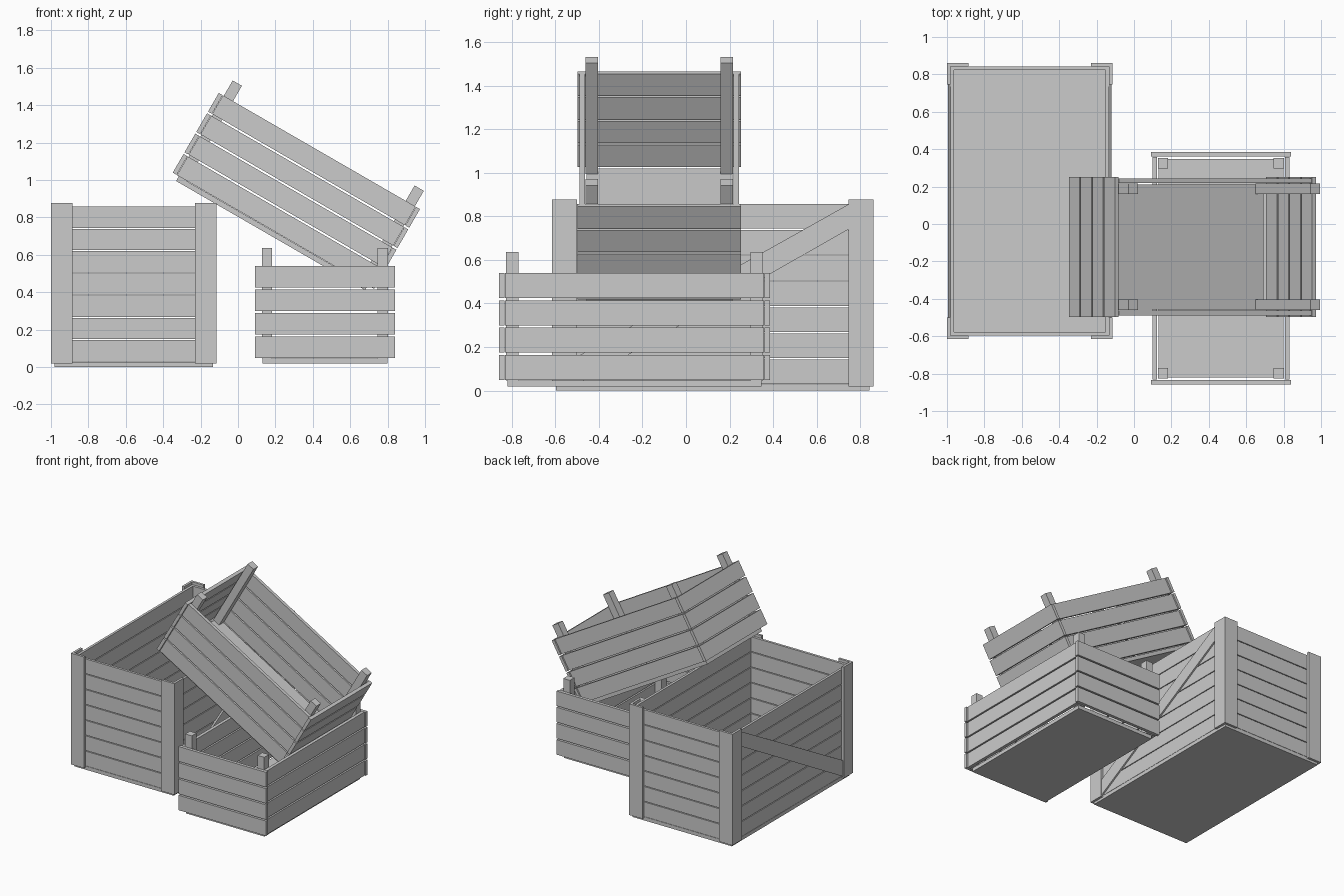
import bpy, bmesh
from math import radians
from mathutils import Matrix, Vector

if "Cube" in bpy.data.objects:
    bpy.data.objects.remove(bpy.data.objects["Cube"])

SIGNS = (-1, 1)


def add_prism(bm, base, offset):
    """Extrude a flat polygon along an offset vector."""
    face = bm.faces.new([bm.verts.new(p) for p in base])
    out = bmesh.ops.extrude_face_region(bm, geom=[face])["geom"]
    verts = [v for v in out if isinstance(v, bmesh.types.BMVert)]
    bmesh.ops.translate(bm, verts=verts, vec=Vector(offset))
    if not face.is_valid:
        return
    # the extrude drops or keeps the start face; normals are fixed at the end


def add_box(bm, x, y, z):
    """Box from three (min, max) ranges, in any order."""
    size = Matrix.Diagonal((abs(x[1] - x[0]), abs(y[1] - y[0]), abs(z[1] - z[0]), 1))
    mid = Vector((sum(x) / 2, sum(y) / 2, sum(z) / 2))
    bmesh.ops.create_cube(bm, size=1, matrix=Matrix.Translation(mid) @ size)


def finish(bm, name, matrix):
    bmesh.ops.holes_fill(bm, edges=bm.edges[:], sides=0)
    bmesh.ops.recalc_face_normals(bm, faces=bm.faces[:])
    mesh = bpy.data.meshes.new(name)
    bm.to_mesh(mesh)
    bm.free()
    obj = bpy.data.objects.new(name, mesh)
    obj.matrix_world = matrix
    bpy.context.collection.objects.link(obj)


def small_crate(name, matrix):
    # floor board
    bm = bmesh.new()
    add_box(bm, (-0.335, 0.335), (-0.583, 0.583), (0.018, 0.046))
    finish(bm, name + "_floor", matrix)
    # four rows of slats: end boards overlap the side boards
    ends, sides = bmesh.new(), bmesh.new()
    for row in range(4):
        z = (0.048 + row * 0.1257, 0.163 + row * 0.1257)
        for s in SIGNS:
            add_box(ends, (-0.375, 0.375), (s * 0.597, s * 0.621), z)
            add_box(sides, (s * 0.341, s * 0.366), (-0.595, 0.595), z)
    finish(ends, name + "_end_slats", matrix)
    finish(sides, name + "_side_slats", matrix)
    # inner corner posts
    bm = bmesh.new()
    for sx in SIGNS:
        for sy in SIGNS:
            add_box(bm, (sx * 0.282, sx * 0.338), (sy * 0.533, sy * 0.59), (0.046, 0.635))
    finish(bm, name + "_posts", matrix)


def large_crate(name, matrix):
    hx, hy, t = 0.4425, 0.7375, 0.018
    # floor board
    bm = bmesh.new()
    add_box(bm, (-hx + t, hx - t), (-hy + t, hy - t), (0, 0.028))
    finish(bm, name + "_floor", matrix)
    # seven rows of wall planks
    bm = bmesh.new()
    for row in range(7):
        z = (0.03 + row * 0.119, 0.143 + row * 0.119)
        for s in SIGNS:
            add_box(bm, (-hx + t, hx - t), (s * (hy - t), s * (hy - 0.037)), z)
            add_box(bm, (s * (hx - t), s * (hx - 0.037)), (-hy + 0.037, hy - 0.037), z)
    finish(bm, name + "_planks", matrix)
    # L-shaped corner posts
    bm = bmesh.new()
    w = 0.114
    for sx in SIGNS:
        for sy in SIGNS:
            profile = [(0, 0), (w, 0), (w, t), (t, t), (t, w), (0, w)]
            add_prism(bm, [(sx * (hx - a), sy * (hy - b), 0.018) for a, b in profile],
                      (0, 0, 0.86))
    finish(bm, name + "_corner_posts", matrix)
    # diagonal braces on the two long sides
    bm = bmesh.new()
    e = hy - w
    for s in SIGNS:
        x = s * (hx - t)
        add_prism(bm, [(x, -e, 0.03), (x, e, 0.74), (x, e, 0.855), (x, -e, 0.155)],
                  (s * 0.012, 0, 0))
    finish(bm, name + "_braces", matrix)


large_crate("large_crate", Matrix.Translation((-0.5575, 0.1225, 0)))
small_crate("lower_crate", Matrix.Translation((0.465, -0.2365, 0)))
small_crate("tilted_crate", Matrix.Translation((0.165, -0.1225, 0.687))
            @ Matrix.Rotation(radians(30), 4, 'Y') @ Matrix.Rotation(radians(90), 4, 'Z'))
